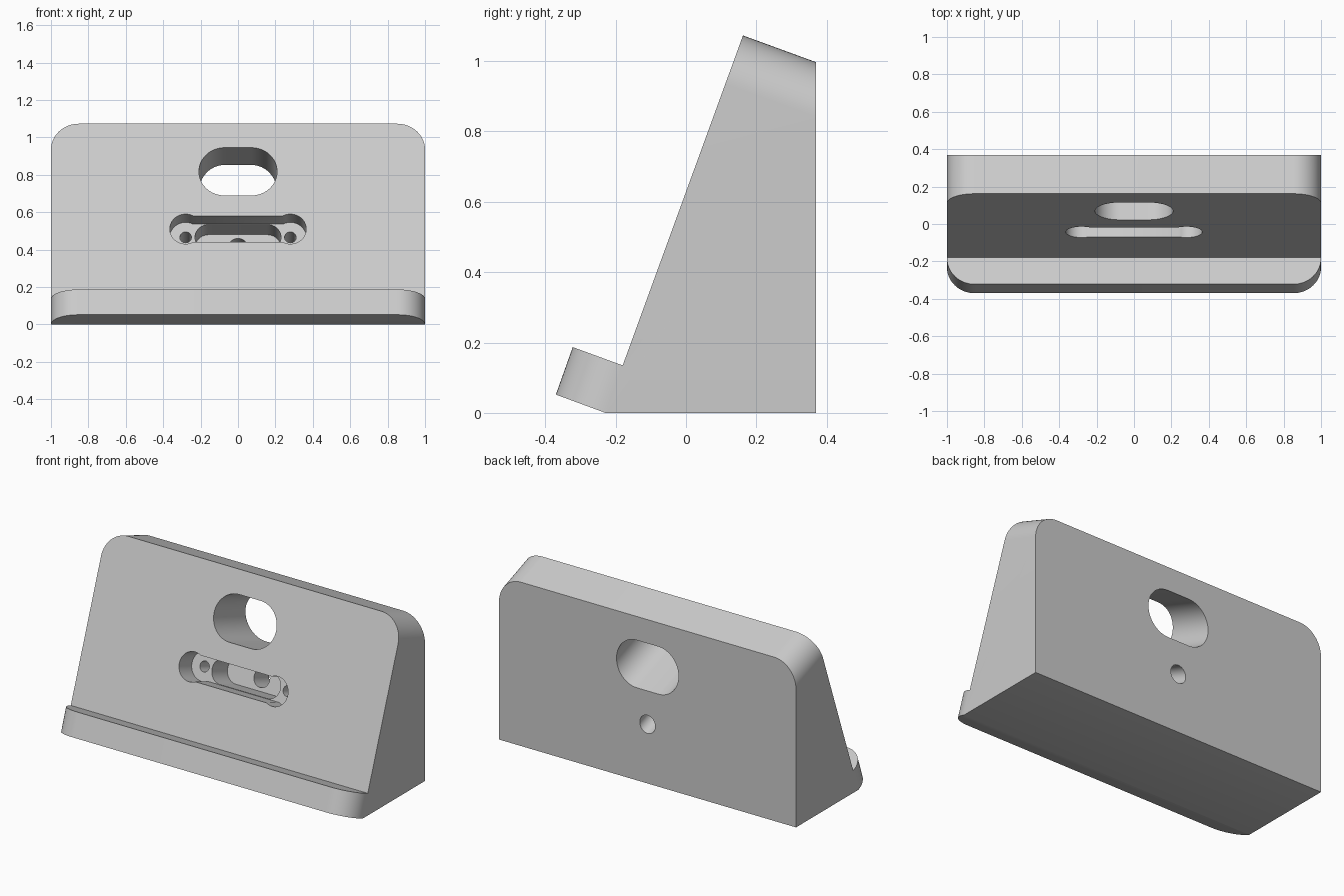
import bpy, bmesh
from math import asin, cos, sin, pi, radians
from mathutils import Matrix

cube = bpy.data.objects.get("Cube")
if cube:
    bpy.data.objects.remove(cube)

TILT = radians(70)                     # lean of the resting face
FOOT = (0, -0.229, 0)                  # where the resting face meets the ground
FRAME = Matrix.Translation(FOOT) @ Matrix.Rotation(TILT, 4, 'X')

grey = bpy.data.materials.new("light grey plastic")
grey.use_nodes = True
colour = (0.6, 0.6, 0.6, 1)
grey.diffuse_color = colour
grey.node_tree.nodes["Principled BSDF"].inputs["Base Color"].default_value = colour


def prism(outline, direction):
    """Extrude a closed outline of 3D points into a solid bmesh."""
    bm = bmesh.new()
    face = bm.faces.new([bm.verts.new(p) for p in outline])
    moved = bmesh.ops.extrude_face_region(bm, geom=[face])["geom"]
    bmesh.ops.translate(bm, vec=direction,
                        verts=[v for v in moved if isinstance(v, bmesh.types.BMVert)])
    return bm


def add_object(name, bm):
    bmesh.ops.recalc_face_normals(bm, faces=bm.faces)
    mesh = bpy.data.meshes.new(name)
    bm.to_mesh(mesh)
    bm.free()
    obj = bpy.data.objects.new(name, mesh)
    bpy.context.collection.objects.link(obj)
    mesh.materials.append(grey)
    return obj


def slot_outline(half, r, neck, steps=24):
    """Two round ends at +-half joined by a bar of half height neck."""
    sweep = pi - asin(neck / r)
    arc = [(half + r * cos(a), r * sin(a))
           for a in (sweep * (2 * i / steps - 1) for i in range(steps + 1))]
    if half == 0:                      # plain round hole: no repeated points
        arc.pop()
    return arc + [(-x, -y) for x, y in arc]


def cut(target, name, centre, half, r, start, end, neck=None):
    """Cut a slot square to the resting face between two depths."""
    x0, y0 = centre
    points = [(x0 + x, y0 + y, -start) for x, y in slot_outline(half, r, neck or r)]
    bm = prism(points, (0, 0, start - end))
    bm.transform(FRAME)
    cutter = add_object(name, bm)
    mod = target.modifiers.new(name, 'BOOLEAN')
    mod.operation, mod.solver, mod.object = 'DIFFERENCE', 'EXACT', cutter
    bpy.context.view_layer.objects.active = target
    bpy.ops.object.modifier_apply(modifier=name)
    bpy.data.objects.remove(cutter)


# Wedge body with front lip, extruded across the width
profile = [(-0.37, 0.052), (-0.322, 0.187), (-0.18, 0.135),
           (0.162, 1.073), (0.37, 0.997), (0.37, 0), (-0.229, 0)]
bm = prism([(-1, y, z) for y, z in profile], (2, 0, 0))


def is_corner(edge):
    """Side edges at the top of the body and at the front of the lip."""
    a, b = (v.co for v in edge.verts)
    on_side = abs(a.x - b.x) < 0.01
    return on_side and (min(a.z, b.z) > 0.9 or max(a.y, b.y) < -0.3)


# Rounded top corners and lip corners
bmesh.ops.bevel(bm, geom=[e for e in bm.edges if is_corner(e)], offset=0.148,
                segments=14, profile=0.5, affect='EDGES', clamp_overlap=False)
stand = add_object("stand_body", bm)

# Cable window, mounting recess, inner pocket and holes
cut(stand, "cable_window", (0, 0.87), 0.073, 0.136, -0.3, 1)
cut(stand, "recess", (0, 0.543), 0.28, 0.085, -0.1, 0.13, neck=0.075)
cut(stand, "pocket", (0, 0.543), 0.157, 0.073, 0.1, 0.29)
cut(stand, "rear_hole", (0, 0.543), 0, 0.052, 0.25, 1)
for side in (-1, 1):
    cut(stand, "screw_hole", (side * 0.28, 0.543), 0, 0.031, 0.1, 0.33)

# Smooth curved walls, sharp edges
bpy.ops.object.select_all(action='DESELECT')
stand.select_set(True)
bpy.context.view_layer.objects.active = stand
bpy.ops.object.shade_smooth_by_angle(angle=radians(30))
